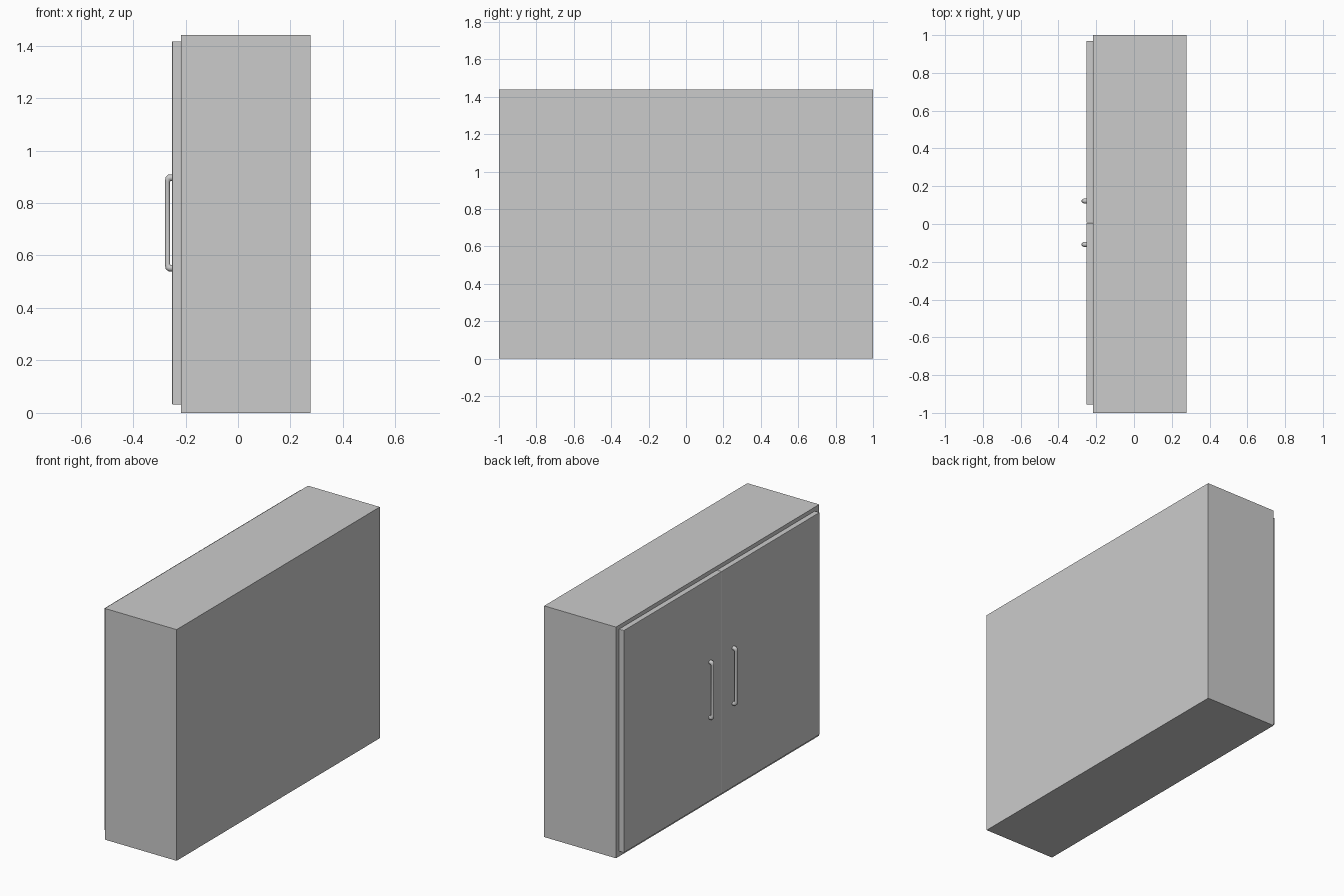
import bpy

if "Cube" in bpy.data.objects:
    bpy.data.objects.remove(bpy.data.objects["Cube"])

MID_Y = 0.007          # line where the two doors meet


def box(name, lo, hi, bevel=0.0):
    size = [h - l for l, h in zip(lo, hi)]
    mid = [(h + l) / 2 for l, h in zip(lo, hi)]
    bpy.ops.mesh.primitive_cube_add(size=1, location=mid)
    ob = bpy.context.object
    ob.name = name
    ob.scale = size
    bpy.ops.object.transform_apply(location=False, rotation=False, scale=True)
    if bevel:
        mod = ob.modifiers.new("edge_round", "BEVEL")
        mod.width = bevel
        mod.segments = 2
    return ob


def handle(name, y):
    # half of the bow: x, height above centre, tube radius
    half = [(-0.240, -0.172, 0.013), (-0.261, -0.172, 0.013),
            (-0.266, -0.168, 0.0125), (-0.2685, -0.158, 0.0095)]
    path = half + [(x, -h, r) for x, h, r in reversed(half)]
    curve = bpy.data.curves.new(name, "CURVE")
    curve.dimensions = "3D"
    curve.bevel_depth = 1.0
    curve.bevel_resolution = 4
    curve.use_fill_caps = True
    spline = curve.splines.new("POLY")
    spline.points.add(len(path) - 1)
    for p, (x, h, r) in zip(spline.points, path):
        p.co = (x, y, 0.724 + h, 1)
        p.radius = r
    spline.use_smooth = True
    ob = bpy.data.objects.new(name, curve)
    bpy.context.collection.objects.link(ob)
    return ob


# Cabinet body
box("cabinet_body", (-0.218, -1.0, 0.0), (0.277, 1.0, 1.44))

# Pair of overlay doors with bow handles beside the meeting line
for side, label in ((-1, "near"), (1, "far")):
    ys = sorted((MID_Y + side * 0.0005, MID_Y + side * 0.963))
    box(label + "_door", (-0.251, ys[0], 0.032), (-0.217, ys[1], 1.416), 0.002)
    handle(label + "_handle", MID_Y + side * 0.115)
